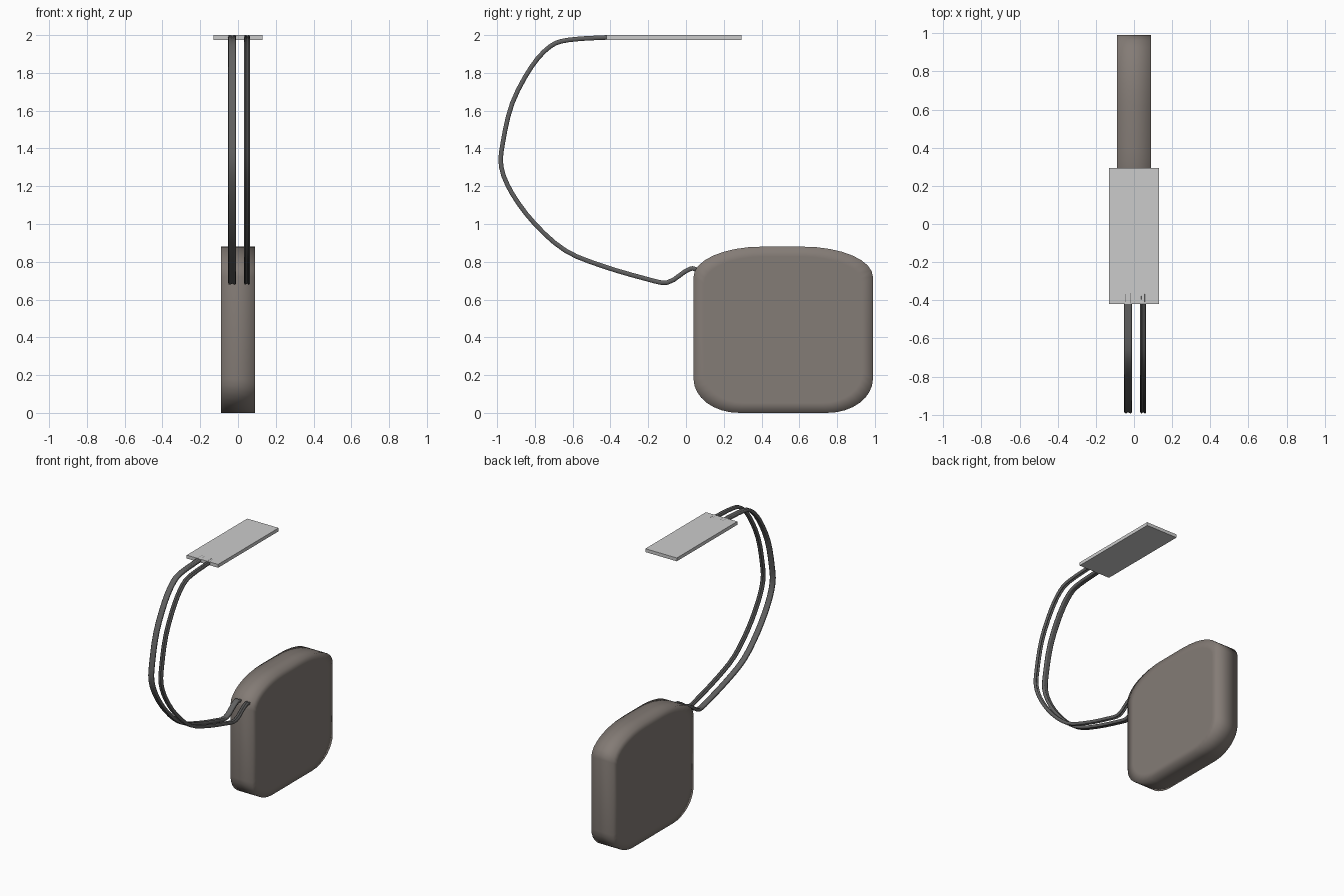
import bpy, bmesh, math
from mathutils import Vector

if "Cube" in bpy.data.objects:
    bpy.data.objects.remove(bpy.data.objects["Cube"])


def finish(bm, name, colour=None, angle=None):
    bmesh.ops.recalc_face_normals(bm, faces=bm.faces)
    mesh = bpy.data.meshes.new(name)
    bm.to_mesh(mesh)
    bm.free()
    obj = bpy.data.objects.new(name, mesh)
    bpy.context.collection.objects.link(obj)
    if colour:
        mat = bpy.data.materials.get(colour[0]) or bpy.data.materials.new(colour[0])
        mat.diffuse_color = colour[1]
        mat.use_nodes = True
        mat.node_tree.nodes["Principled BSDF"].inputs["Base Color"].default_value = mat.diffuse_color
        mesh.materials.append(mat)
    if angle is not None:
        bpy.ops.object.select_all(action='DESELECT')
        obj.select_set(True)
        bpy.context.view_layer.objects.active = obj
        bpy.ops.object.shade_smooth_by_angle(angle=angle)
    return obj


def skin(bm, rings):
    # joins successive closed rings with quads
    n = len(rings[0])
    for a, b in zip(rings, rings[1:]):
        for i in range(n):
            j = (i + 1) % n
            bm.faces.new((a[i], a[j], b[j], b[i]))


BROWN = ("body_brown", (0.23, 0.2, 0.18, 1))
DARK = ("strap_dark", (0.12, 0.12, 0.12, 1))

# Body: rounded outline extruded across x, fully smooth so it reads as padded
corners = [  # centre y, centre z, radius y, radius z, start angle
    (0.62, 0.72, 0.37, 0.16, 0), (0.40, 0.72, 0.36, 0.16, 90),
    (0.28, 0.18, 0.24, 0.18, 180), (0.75, 0.18, 0.24, 0.18, 270)]
outline = []
for cy, cz, ry, rz, start in corners:
    for k in range(9):
        a = math.radians(start + 90 * k / 8)
        outline.append((cy + ry * math.cos(a), cz + rz * math.sin(a)))
bm = bmesh.new()
rings = []
for x, s in ((-0.09, 0.88), (-0.09, 1), (0, 1), (0.09, 1), (0.09, 0.88)):
    rings.append([bm.verts.new((x, 0.515 + (y - 0.515) * s, 0.44 + (z - 0.44) * s))
                  for y, z in outline])
skin(bm, rings)
bm.faces.new(rings[0])
bm.faces.new(rings[-1])
finish(bm, "padded_body", BROWN, math.pi)

# Top plate
bm = bmesh.new()
bmesh.ops.create_cube(bm, size=1)
for v in bm.verts:
    v.co = (v.co.x * 0.26, -0.063 + v.co.y * 0.715, 1.9875 + v.co.z * 0.025)
finish(bm, "top_plate")

# Straps: one smoothed path, swept with a grooved section
path = [Vector((0, y, z)) for y, z in (
    (0.075, 0.745), (0.035, 0.765), (-0.01, 0.745), (-0.1, 0.69), (-0.22, 0.712),
    (-0.45, 0.78), (-0.64, 0.86), (-0.8, 1.0), (-0.92, 1.16), (-0.978, 1.3),
    (-0.97, 1.43), (-0.92, 1.64), (-0.82, 1.83), (-0.72, 1.94), (-0.62, 1.975),
    (-0.42, 1.988), (-0.36, 1.988))]
pts = []
for i in range(len(path) - 1):
    p0, p1 = path[max(i - 1, 0)], path[i]
    p2, p3 = path[i + 1], path[min(i + 2, len(path) - 1)]
    for k in range(3):
        t = k / 3
        pts.append(0.5 * (2 * p1 + (p2 - p0) * t + (2 * p0 - 5 * p1 + 4 * p2 - p3) * t * t
                          + (3 * p1 - p0 - 3 * p2 + p3) * t ** 3))
pts.append(path[-1])
half = [(1, 0), (0.87, 0.75), (0.55, 1), (0, 0.45), (-0.55, 1), (-0.87, 0.75)]
section = half + [(-u, -v) for u, v in half]


def strap(name, x, half_width, half_thick):
    bm = bmesh.new()
    rings = []
    for i, p in enumerate(pts):
        d = (pts[min(i + 1, len(pts) - 1)] - pts[max(i - 1, 0)]).normalized()
        normal = Vector((0, -d.z, d.y))
        rings.append([bm.verts.new(p + Vector((x + u * half_width, 0, 0))
                                   + normal * v * half_thick) for u, v in section])
    skin(bm, rings)
    bm.faces.new(rings[0])
    bm.faces.new(rings[-1])
    finish(bm, name, DARK, math.radians(60))


strap("left_strap", -0.031, 0.021, 0.012)
strap("right_strap", 0.048, 0.016, 0.012)
